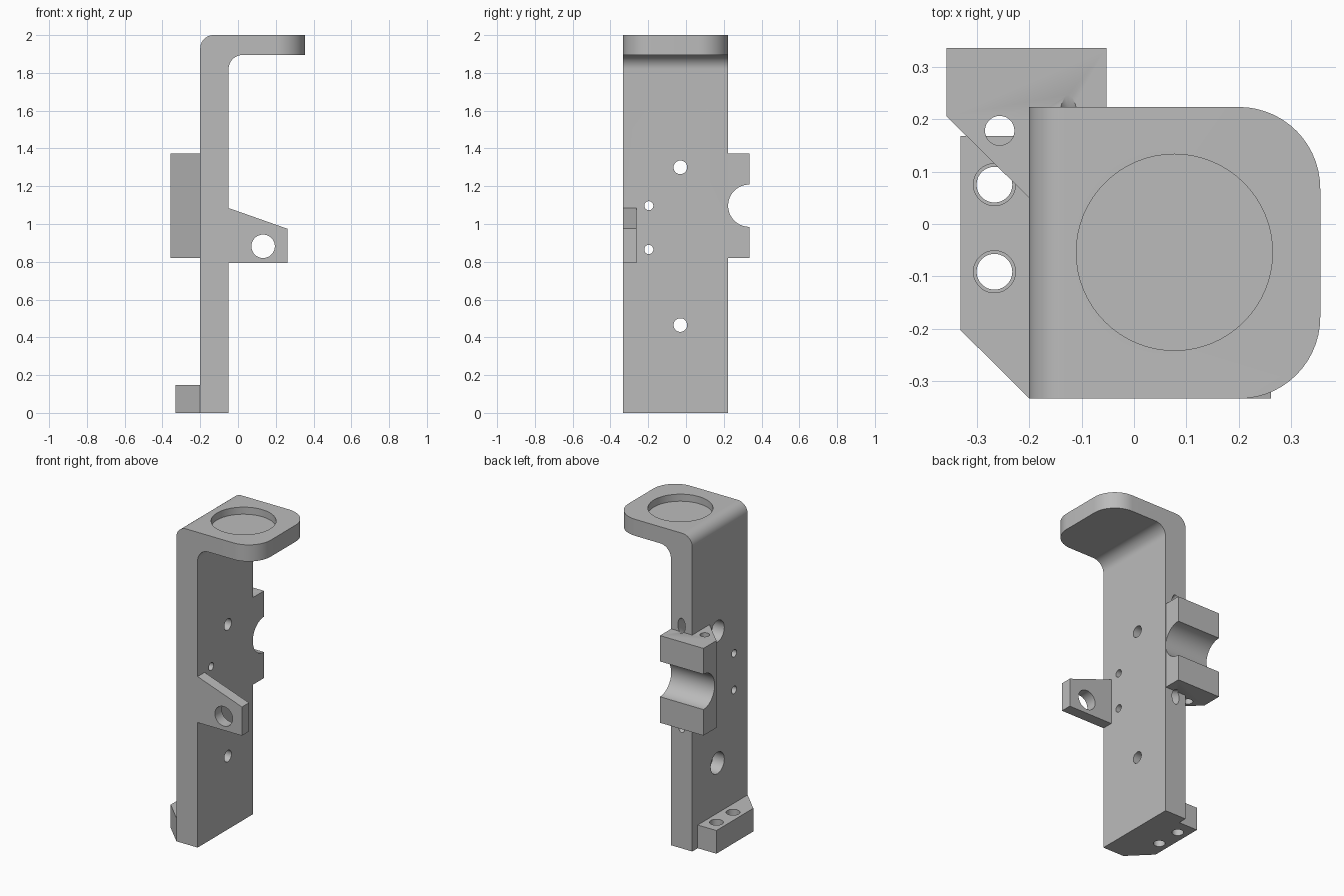
import bpy, bmesh
from math import pi
from mathutils import Matrix, Vector

cube = bpy.data.objects.get("Cube")
if cube:
    bpy.data.objects.remove(cube, do_unlink=True)

grey = bpy.data.materials.new("plain_grey")
grey.use_nodes = True
colour = (0.5, 0.5, 0.5, 1)
grey.diffuse_color = colour
grey.node_tree.nodes["Principled BSDF"].inputs["Base Color"].default_value = colour


def to_object(bm, name):
    bmesh.ops.recalc_face_normals(bm, faces=bm.faces)
    mesh = bpy.data.meshes.new(name)
    bm.to_mesh(mesh)
    bm.free()
    mesh.materials.append(grey)
    ob = bpy.data.objects.new(name, mesh)
    bpy.context.collection.objects.link(ob)
    return ob


def prism(axis, points, lo, hi):
    """Extrude a 2D outline along an axis, returning a bmesh."""
    place = {"x": lambda a, b, d: (d, a, b),
             "y": lambda a, b, d: (a, d, b),
             "z": lambda a, b, d: (a, b, d)}[axis]
    bm = bmesh.new()
    face = bm.faces.new([bm.verts.new(place(a, b, lo)) for a, b in points])
    new = bmesh.ops.extrude_face_region(bm, geom=[face])["geom"]
    shift = Vector(place(0, 0, hi - lo))
    bmesh.ops.translate(bm, vec=shift, verts=[v for v in new if isinstance(v, bmesh.types.BMVert)])
    bmesh.ops.recalc_face_normals(bm, faces=bm.faces)
    return bm


def round_edges(bm, test, radius):
    edges = [e for e in bm.edges if all(test(v.co) for v in e.verts)]
    bmesh.ops.bevel(bm, geom=edges, offset=radius, segments=14, profile=0.5, affect="EDGES")


def drill(axis, centre, radius, length):
    """Round cutter centred on a point, running along an axis."""
    turn = {"x": Matrix.Rotation(pi / 2, 4, "Y"),
            "y": Matrix.Rotation(pi / 2, 4, "X"),
            "z": Matrix.Identity(4)}[axis]
    bm = bmesh.new()
    bmesh.ops.create_cone(bm, cap_ends=True, segments=64, radius1=radius, radius2=radius,
                          depth=length, matrix=Matrix.Translation(centre) @ turn)
    ob = to_object(bm, "cutter")
    ob.hide_render = True
    return ob


def ring_cutter():
    bpy.ops.mesh.primitive_torus_add(major_segments=64, minor_segments=24, major_radius=0.335,
                                     minor_radius=0.045, location=(-0.125, 0.335, 1.097),
                                     rotation=(0, pi / 2, 0))
    ob = bpy.context.object
    ob.scale.z = 0.58
    ob.hide_render = True
    return ob


def finish(ob, cutters):
    """Cut the holes, bake the result and smooth the round faces."""
    for c in cutters:
        m = ob.modifiers.new("cut", "BOOLEAN")
        m.operation, m.solver, m.object = "DIFFERENCE", "EXACT", c
    bpy.context.view_layer.update()
    graph = bpy.context.evaluated_depsgraph_get()
    mesh = bpy.data.meshes.new_from_object(ob.evaluated_get(graph))
    ob.modifiers.clear()
    ob.data = mesh
    mesh.materials.clear()
    mesh.materials.append(grey)
    for c in cutters:
        bpy.data.objects.remove(c, do_unlink=True)
    bpy.ops.object.select_all(action="DESELECT")
    ob.select_set(True)
    bpy.context.view_layer.objects.active = ob
    bpy.ops.object.shade_smooth_by_angle(angle=pi / 6)


# Upright plate with a bent top shelf
FRONT, BACK = -0.333, 0.223
bm = prism("y", [(-0.2, 0), (-0.05, 0), (-0.05, 1.895), (0.355, 1.895), (0.355, 2), (-0.2, 2)],
           FRONT, BACK)
round_edges(bm, lambda c: c.x < -0.19 and c.z > 1.99, 0.07)
round_edges(bm, lambda c: abs(c.x + 0.05) < 0.01 and c.z > 1.8, 0.075)
for side in (FRONT, BACK):
    round_edges(bm, lambda c: c.x > 0.35 and abs(c.y - side) < 0.01, 0.155)
plate = to_object(bm, "plate_and_shelf")
cuts = [drill("z", (0.077, -0.054, 2.0), 0.187, 0.09), ring_cutter()]
for z in (0.465, 1.3):
    cuts += [drill("x", (-0.125, -0.03, z), 0.036, 0.4),
             drill("x", (-0.2, -0.03, z), 0.068, 0.16)]
for z in (0.865, 1.097):
    cuts.append(drill("x", (-0.125, -0.197, z), 0.024, 0.4))
finish(plate, cuts)

# Rear clamp block with a half-round channel
block = to_object(prism("z", [(-0.357, 0.335), (-0.052, 0.335), (-0.052, 0.2), (-0.198, 0.2),
                              (-0.198, 0.048), (-0.357, 0.205)], 0.82, 1.373), "clamp_block")
finish(block, [drill("x", (-0.2, 0.335, 1.097), 0.112, 1),
               drill("z", (-0.256, 0.178, 1.1), 0.028, 1),
               ring_cutter()])

# Foot with two screw holes
foot = to_object(prism("z", [(-0.199, FRONT), (-0.331, -0.202), (-0.331, 0.168), (-0.199, 0.168)],
                       0, 0.147), "foot")
cuts = []
for y in (-0.091, 0.075):
    cuts += [drill("z", (-0.266, y, 0.07), 0.034, 0.4),
             drill("z", (-0.266, y, 0.147), 0.04, 0.14)]
finish(foot, cuts)

# Side lug with a cross hole
lug = to_object(prism("y", [(-0.051, 0.793), (0.261, 0.793), (0.261, 0.975), (-0.051, 1.085)],
                      FRONT, -0.263), "side_lug")
finish(lug, [drill("y", (0.133, -0.3, 0.882), 0.062, 0.4)])
